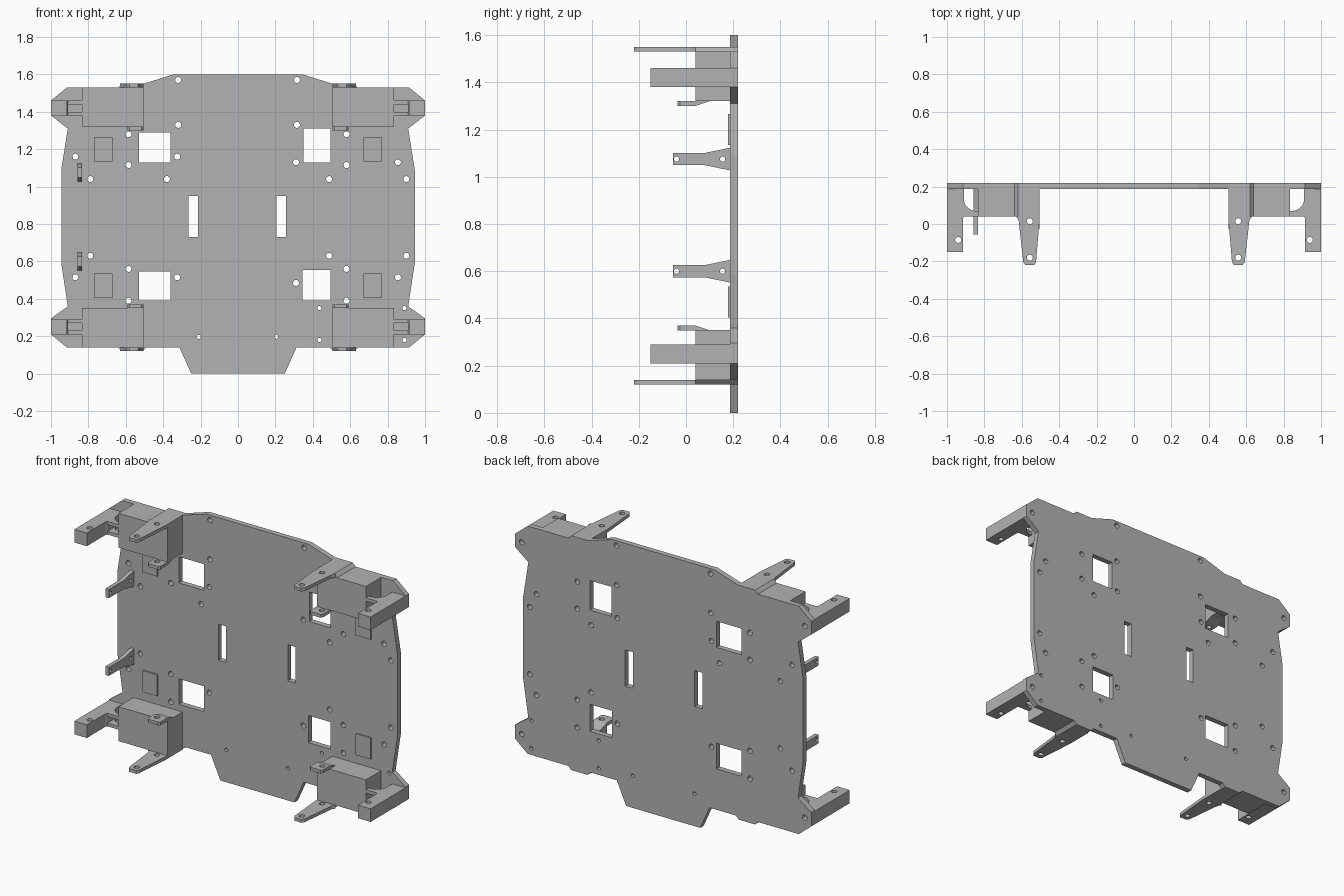
import bpy, bmesh, math
from mathutils import Matrix

cube = bpy.data.objects.get("Cube")
if cube:
    bpy.data.objects.remove(cube, do_unlink=True)

grey = bpy.data.materials.new("mid grey")
grey.use_nodes = True
grey.diffuse_color = (0.45, 0.45, 0.45, 1)
grey.node_tree.nodes["Principled BSDF"].inputs["Base Color"].default_value = grey.diffuse_color

# Profile plane for each extrusion axis
FRAMES = {
    "z": Matrix.Identity(4),
    "y": Matrix(((1, 0, 0, 0), (0, 0, -1, 0), (0, 1, 0, 0), (0, 0, 0, 1))),
    "x": Matrix(((0, 0, 1, 0), (1, 0, 0, 0), (0, 1, 0, 0), (0, 0, 0, 1))),
}


def rect(a, b, c, d):
    return [(a, c), (b, c), (b, d), (a, d)]


def circle(u, v, r=0.016, n=20):
    return [(u + r * math.cos(i * math.tau / n), v + r * math.sin(i * math.tau / n)) for i in range(n)]


def prism(name, axis, lo, hi, outline, holes=()):
    """Extrude an outline with holes between lo and hi along an axis."""
    lo, hi = min(lo, hi), max(lo, hi)
    curve = bpy.data.curves.new(name, "CURVE")
    curve.dimensions = "2D"
    curve.fill_mode = "BOTH"
    curve.extrude = (hi - lo) / 2
    for loop in [outline, *holes]:
        spline = curve.splines.new("POLY")
        spline.points.add(len(loop) - 1)
        for p, (u, v) in zip(spline.points, loop):
            p.co = (u, v, 0, 1)
        spline.use_cyclic_u = True
    temp = bpy.data.objects.new(name + "_curve", curve)
    mesh = bpy.data.meshes.new_from_object(temp)
    bpy.data.objects.remove(temp)
    bpy.data.curves.remove(curve)
    mid = (lo + hi) / 2
    shift = Matrix.Translation((0, 0, -mid if axis == "y" else mid))
    bm = bmesh.new()
    bm.from_mesh(mesh)
    bm.transform(FRAMES[axis] @ shift)
    bmesh.ops.remove_doubles(bm, verts=bm.verts, dist=1e-5)
    bmesh.ops.recalc_face_normals(bm, faces=bm.faces)
    for f in bm.faces:
        f.smooth = False
    bm.to_mesh(mesh)
    bm.free()
    mesh.name = name
    mesh.materials.clear()
    mesh.materials.append(grey)
    obj = bpy.data.objects.new(name, mesh)
    bpy.context.collection.objects.link(obj)
    return obj


FRONT, BACK = 0.187, 0.22     # plate faces
BOX = 0.04                    # front of the mount boxes

# Main plate: half outline mirrored left to right
half = [(0.345, 1.6), (0.505, 1.55), (0.62, 1.55), (0.64, 1.53), (0.915, 1.53), (1, 1.46),
        (1, 1.38), (0.91, 1.31), (0.945, 1.09), (0.945, 0.59), (0.91, 0.36), (1, 0.295),
        (1, 0.21), (0.915, 0.14), (0.64, 0.14), (0.62, 0.12), (0.51, 0.12), (0.49, 0.14),
        (0.313, 0.14), (0.25, 0)]
outline = half + [(-x, z) for x, z in reversed(half)]
windows = [rect(-0.53, -0.36, 1.13, 1.29), rect(0.35, 0.495, 1.13, 1.31),
           rect(-0.53, -0.36, 0.39, 0.545), rect(0.345, 0.495, 0.39, 0.555),
           rect(-0.264, -0.213, 0.73, 0.95), rect(0.205, 0.256, 0.73, 0.95)]
bolts = [(-0.32, 1.57), (0.315, 1.57), (-0.32, 1.33), (0.315, 1.33), (-0.325, 1.16),
         (0.31, 1.13), (-0.325, 0.515), (0.31, 0.485), (-0.38, 1.04), (-0.87, 1.16), (-0.87, 0.515)]
bolts += [(x, z) for x in (-0.585, 0.58) for z in (1.28, 1.115, 0.56, 0.39)]
bolts += [(x, z) for x in (-0.79, 0.487, 0.9) for z in (1.04, 0.63)]
bolts += [(0.855, 1.13), (0.855, 0.515)]
bolts += [(x, z) for x in (-0.955, 0.955) for z in (1.42, 0.25)]
pins = [(-0.21, 0.197), (0.205, 0.197)] + [(x, z) for x in (0.435, 0.89) for z in (0.35, 0.18)]
prism("main_plate", "y", FRONT, BACK, outline,
      windows + [circle(*p) for p in bolts] + [circle(*p, 0.011) for p in pins])

# Corner mounts, mirrored left to right and top to bottom
for sx, side in ((1, "left"), (-1, "right")):
    for top, level in ((True, "top"), (False, "bottom")):
        tag = f"_{level}_{side}"

        def h(z):
            return z if top else 1.67 - z

        def flat(name, z0, z1, pts, holes=()):
            prism(name + tag, "z", h(z0), h(z1), [(sx * x, y) for x, y in pts],
                  [circle(sx * x, y) for x, y in holes])

        flat("mount_box", 1.32, 1.53, rect(0.505, 0.835, BOX, FRONT))
        prism("arm_root" + tag, "y", BOX, FRONT,
              [(sx * x, h(z)) for x, z in ((0.505, 1.53), (0.505, 1.55), (0.62, 1.55), (0.64, 1.53))])
        # Long tapered arm
        flat("arm", 1.53, 1.55,
             [(0.505, BOX), (0.505, 0.02), (0.524, -0.205), (0.534, -0.22), (0.58, -0.22),
              (0.592, -0.205), (0.617, 0.02), (0.63, BOX)],
             [(0.557, 0.015), (0.557, -0.18)])
        # Short tab with sloped root
        flat("tab", 1.30, 1.32,
             [(0.505, BOX), (0.505, -0.025), (0.515, -0.035), (0.58, -0.035), (0.59, -0.025), (0.59, BOX)],
             [(0.557, 0.015)])
        prism("tab_root" + tag, "x", sx * 0.505, sx * 0.59,
              [(BOX, h(1.30)), (0.1, h(1.32)), (BOX, h(1.32))])
        # Outer post and the pair of filleted bars joining it to the box
        flat("outer_post", 1.38, 1.46,
             [(0.91, FRONT), (1, FRONT), (1, -0.15), (0.915, -0.15), (0.915, 0.03), (0.91, BOX)],
             [(0.94, -0.085)])
        fillet = [(0.845 + 0.065 * math.sin(a), 0.135 - 0.065 * math.cos(a))
                  for a in (i * math.pi / 16 for i in range(9))]
        for n, z in enumerate((1.38, 1.44)):
            flat(f"link_bar_{n + 1}", z, z + 0.02,
                 [(0.91, BOX), (0.835, BOX), (0.835, 0.07)] + fillet)
        # Thin pad beside the mount
        prism("pad" + tag, "y", 0.178, FRONT,
              rect(sx * 0.67, sx * 0.77, h(1.135), h(1.265)))

# Side clips on the right
for z, level in ((1.075, "upper"), (0.6, "lower")):
    lower = [(FRONT, -0.048), (0.08, -0.026), (-0.055, -0.026)]
    pts = [(y, z + d) for y, d in lower] + [(y, z - d) for y, d in reversed(lower)]
    prism("side_clip_" + level, "x", -0.857, -0.833, pts,
          [circle(-0.04, z, 0.011), circle(0.155, z, 0.011)])
